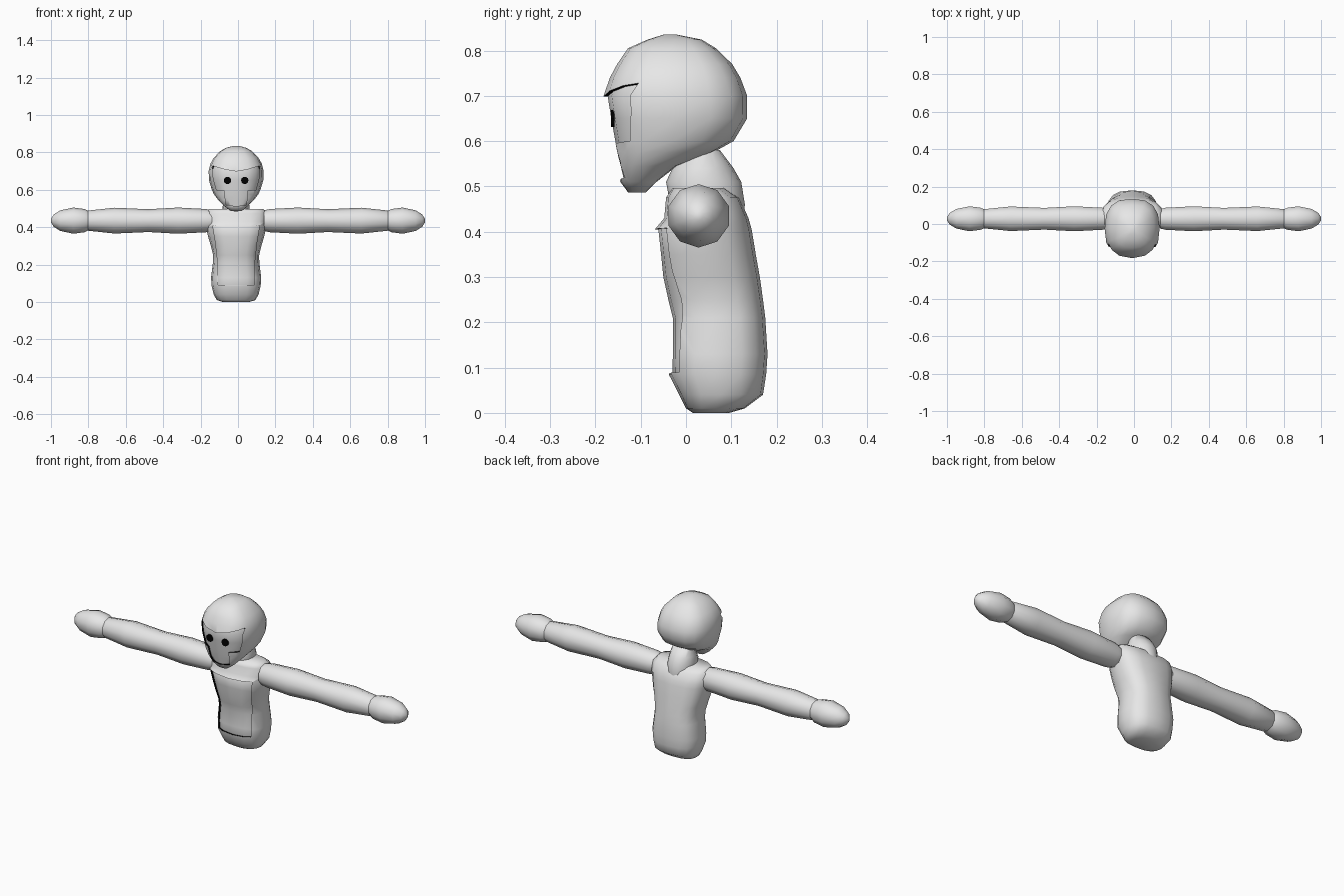
import bpy, bmesh, math
from mathutils import Vector

if "Cube" in bpy.data.objects:
    bpy.data.objects.remove(bpy.data.objects["Cube"], do_unlink=True)

CX = -0.01  # body centre line


def material(name, rgb):
    m = bpy.data.materials.new(name)
    m.use_nodes = True
    m.diffuse_color = (*rgb, 1)
    m.node_tree.nodes["Principled BSDF"].inputs["Base Color"].default_value = (*rgb, 1)
    return m


GREY = material("light grey", (0.8, 0.8, 0.8))
BLACK = material("black", (0.0, 0.0, 0.0))


def smooth(ob, angle=60):
    bpy.ops.object.select_all(action='DESELECT')
    ob.select_set(True)
    bpy.context.view_layer.objects.active = ob
    bpy.ops.object.shade_smooth_by_angle(angle=math.radians(angle))


def loft(name, rings, mats=(GREY,), index=0):
    """Skin a list of point rings and cap both ends."""
    bm = bmesh.new()
    loops = [[bm.verts.new(p) for p in ring] for ring in rings]
    n = len(loops[0])
    for a, b in zip(loops, loops[1:]):
        for i in range(n):
            j = (i + 1) % n
            bm.faces.new((a[i], a[j], b[j], b[i]))
    bm.faces.new(loops[0])
    bm.faces.new(loops[-1])
    bmesh.ops.recalc_face_normals(bm, faces=bm.faces)
    for f in bm.faces:
        f.material_index = index
    me = bpy.data.meshes.new(name)
    bm.to_mesh(me)
    bm.free()
    for m in mats:
        me.materials.append(m)
    ob = bpy.data.objects.new(name, me)
    bpy.context.collection.objects.link(ob)
    return ob


def spow(v, e):
    return math.copysign(abs(v) ** e, v)


def body_rings(rows, inset=0.0, n=16, power=2.6):
    """Rows of (z, front y, back y, half width) become rounded-box rings."""
    out = []
    for z, yf, yb, w in rows:
        yc, d, w = (yf + yb) / 2, (yb - yf) / 2 - inset, w - inset
        ring = []
        for i in range(n):
            a = 2 * math.pi * i / n
            ring.append(Vector((CX + w * spow(math.cos(a), 2 / power),
                                yc + d * spow(math.sin(a), 2 / power), z)))
        out.append(ring)
    return out


def cut_front(ob, outline, back):
    """Cut an x-z outline into the front, leaving black opening edges."""
    rings = [[Vector((CX + x, y, z)) for x, z in outline] for y in (-0.4, back)]
    cutter = loft("cutter", rings, (GREY, BLACK), 1)
    cutter.hide_render = True
    mod = ob.modifiers.new("opening", 'BOOLEAN')
    mod.operation, mod.solver, mod.object = 'DIFFERENCE', 'EXACT', cutter
    bpy.context.view_layer.objects.active = ob
    bpy.ops.object.modifier_apply(modifier=mod.name)
    bpy.data.objects.remove(cutter, do_unlink=True)


def mirrored(half):
    return half + [(-x, z) for x, z in reversed(half) if x > 0]


# Head shell with a face opening, and the recessed face inside it
head_rows = [(0.487, -0.128, -0.088, 0.03), (0.51, -0.145, -0.065, 0.06),
             (0.545, -0.153, -0.02, 0.095), (0.575, -0.16, 0.06, 0.118),
             (0.60, -0.165, 0.105, 0.13), (0.65, -0.174, 0.135, 0.145),
             (0.70, -0.182, 0.135, 0.147), (0.74, -0.168, 0.12, 0.137),
             (0.77, -0.152, 0.102, 0.12), (0.805, -0.128, 0.066, 0.087),
             (0.824, -0.085, 0.035, 0.055), (0.835, -0.05, -0.02, 0.015)]
head = loft("head", body_rings(head_rows), (GREY, BLACK))
cut_front(head, mirrored([(0, 0.698), (0.06, 0.708), (0.126, 0.728), (0.122, 0.66),
                          (0.105, 0.60), (0.062, 0.595), (0.055, 0.52), (0, 0.512)]), -0.1)
smooth(head)
smooth(loft("face", body_rings(head_rows[1:-2], 0.009)))

# Torso shell with a chest opening, and the recessed chest panel
torso_rows = [(0.0, 0.015, 0.095, 0.07), (0.01, 0.0, 0.13, 0.103),
              (0.04, -0.015, 0.17, 0.12), (0.085, -0.038, 0.177, 0.131),
              (0.13, -0.037, 0.18, 0.134), (0.21, -0.037, 0.175, 0.124),
              (0.25, -0.047, 0.17, 0.123), (0.30, -0.058, 0.163, 0.135),
              (0.35, -0.063, 0.154, 0.15), (0.405, -0.069, 0.145, 0.162),
              (0.43, -0.048, 0.138, 0.165), (0.475, -0.044, 0.118, 0.165),
              (0.497, -0.03, 0.085, 0.145)]
torso = loft("torso", body_rings(torso_rows), (GREY, BLACK))
cut_front(torso, mirrored([(0, 0.405), (0.125, 0.408), (0.11, 0.32), (0.098, 0.21),
                           (0.097, 0.09), (0, 0.087)]), 0.03)
smooth(torso)
smooth(loft("chest_panel", body_rings(torso_rows[2:-2], 0.008)))

# Neck
smooth(loft("neck", body_rings([(0.40, 0.0, 0.125, 0.05), (0.46, -0.035, 0.13, 0.07),
                                (0.51, -0.044, 0.122, 0.072), (0.54, -0.03, 0.105, 0.066),
                                (0.58, 0.0, 0.075, 0.055)], power=2.0)))

# Arms and hands, each a run of (distance out, radius)
arm = [(0.14, 0.055), (0.17, 0.062), (0.32, 0.07), (0.48, 0.061),
       (0.66, 0.069), (0.80, 0.054), (0.82, 0.04)]
hand = [(0.80, 0.052), (0.82, 0.062), (0.88, 0.07), (0.95, 0.055), (0.985, 0.033), (1.0, 0.010)]
for side, s in (("left", 1), ("right", -1)):
    for part, run in (("arm", arm), ("hand", hand)):
        rings = [[Vector((s * x, 0.028 + r * math.cos(a), 0.435 + r * math.sin(a)))
                  for a in (math.pi * (2 * i + 1) / 10 for i in range(10))]
                 for x, r in run]
        smooth(loft(f"{side}_{part}", rings))

# Eyes: thin discs on the recessed face
for side, s in (("left", 1), ("right", -1)):
    rings = [[Vector((CX + s * 0.046 + 0.02 * math.cos(a), y, 0.65 + 0.02 * math.sin(a)))
              for a in (math.pi * i / 5 for i in range(10))] for y in (-0.166, -0.158)]
    loft(f"{side}_eye", rings, (BLACK,))
